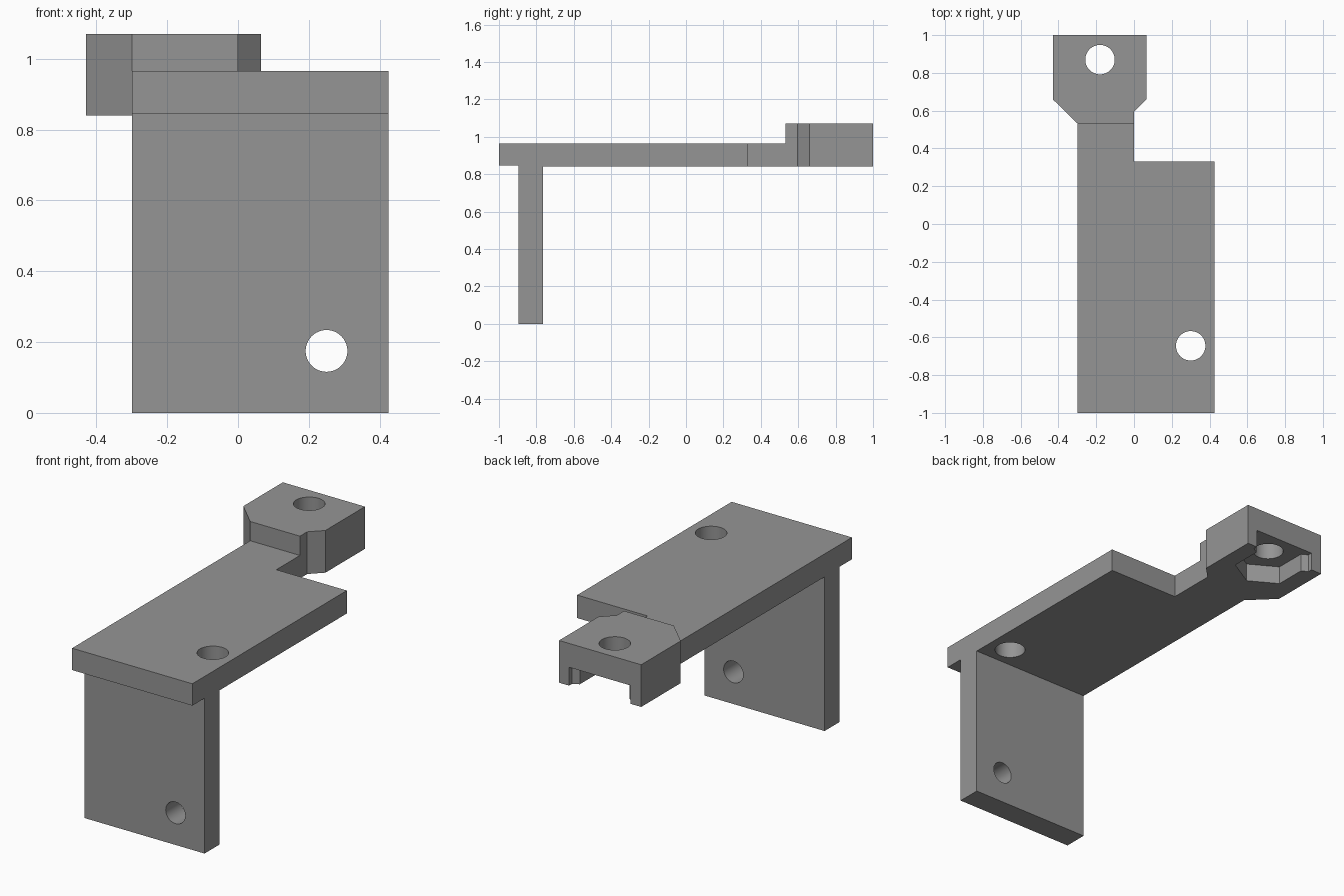
import bpy, bmesh, math
from mathutils import Matrix

if "Cube" in bpy.data.objects:
    bpy.data.objects.remove(bpy.data.objects["Cube"])

grey = bpy.data.materials.new("grey_plastic")
grey.diffuse_color = (0.3, 0.3, 0.3, 1)
grey.use_nodes = True
grey.node_tree.nodes["Principled BSDF"].inputs["Base Color"].default_value = grey.diffuse_color


def prism(name, outline, z0, z1):
    """Extrude an XY outline from z0 to z1."""
    bm = bmesh.new()
    face = bm.faces.new([bm.verts.new((x, y, z0)) for x, y in outline])
    ext = bmesh.ops.extrude_face_region(bm, geom=[face])
    top = [v for v in ext["geom"] if isinstance(v, bmesh.types.BMVert)]
    bmesh.ops.translate(bm, verts=top, vec=(0, 0, z1 - z0))
    bmesh.ops.recalc_face_normals(bm, faces=bm.faces)
    return finish(name, bm)


def box(name, x0, x1, y0, y1, z0, z1):
    return prism(name, [(x0, y0), (x1, y0), (x1, y1), (x0, y1)], z0, z1)


def cylinder(name, centre, radius, depth, along_y=False):
    bm = bmesh.new()
    turn = Matrix.Rotation(math.pi / 2, 4, 'X') if along_y else Matrix()
    bmesh.ops.create_cone(bm, cap_ends=True, segments=48, radius1=radius,
                          radius2=radius, depth=depth,
                          matrix=Matrix.Translation(centre) @ turn)
    return finish(name, bm)


def finish(name, bm):
    mesh = bpy.data.meshes.new(name)
    bm.to_mesh(mesh)
    bm.free()
    mesh.materials.append(grey)
    ob = bpy.data.objects.new(name, mesh)
    bpy.context.collection.objects.link(ob)
    return ob


def combine(target, other, operation):
    """Apply a boolean and discard the helper."""
    mod = target.modifiers.new("boolean", 'BOOLEAN')
    mod.operation, mod.solver, mod.object = operation, 'EXACT', other
    bpy.context.view_layer.objects.active = target
    bpy.ops.object.modifier_apply(modifier=mod.name)
    bpy.data.objects.remove(other)


# Top plate with a narrow neck at the back
bracket = prism("bracket", [(-0.30, -1), (0.425, -1), (0.425, 0.33), (0, 0.33),
                            (0, 0.56), (-0.30, 0.56)], 0.84, 0.965)

# Thick clamp head and front leg
head = prism("head", [(-0.30, 0.533), (0, 0.533), (0, 0.595), (0.065, 0.66),
                      (0.065, 1), (-0.43, 1), (-0.43, 0.66)], 0.84, 1.07)
leg = box("leg", -0.30, 0.425, -0.895, -0.765, 0, 0.90)
for part in (head, leg):
    combine(bracket, part, 'UNION')

# Nut pocket under the head, flared open at the back
cx, cy, a = -0.18, 0.87, 0.15
r = a / math.cos(math.pi / 6)
half = [(a, cy - r / 2), (a, cy + r / 2), (0.185, 0.975), (0.185, 1.1)]
pocket = prism("pocket_cutter",
               [(cx, cy - r)] + [(cx + x, y) for x, y in half]
               + [(cx - x, y) for x, y in reversed(half)], 0.7, 0.94)

# Overhang relief and screw holes
relief = box("relief_cutter", -0.6, 0.6, -1.2, -0.895, 0.7, 0.846)
head_hole = cylinder("head_hole_cutter", (cx, cy, 1), 0.078, 0.6)
plate_hole = cylinder("plate_hole_cutter", (0.30, -0.645, 0.9), 0.078, 0.4)
leg_hole = cylinder("leg_hole_cutter", (0.25, -0.83, 0.175), 0.059, 0.4, True)
for cutter in (pocket, relief, head_hole, plate_hole, leg_hole):
    combine(bracket, cutter, 'DIFFERENCE')

bpy.ops.object.select_all(action='DESELECT')
bracket.select_set(True)
bpy.context.view_layer.objects.active = bracket
bpy.ops.object.shade_smooth_by_angle(angle=math.radians(30))
